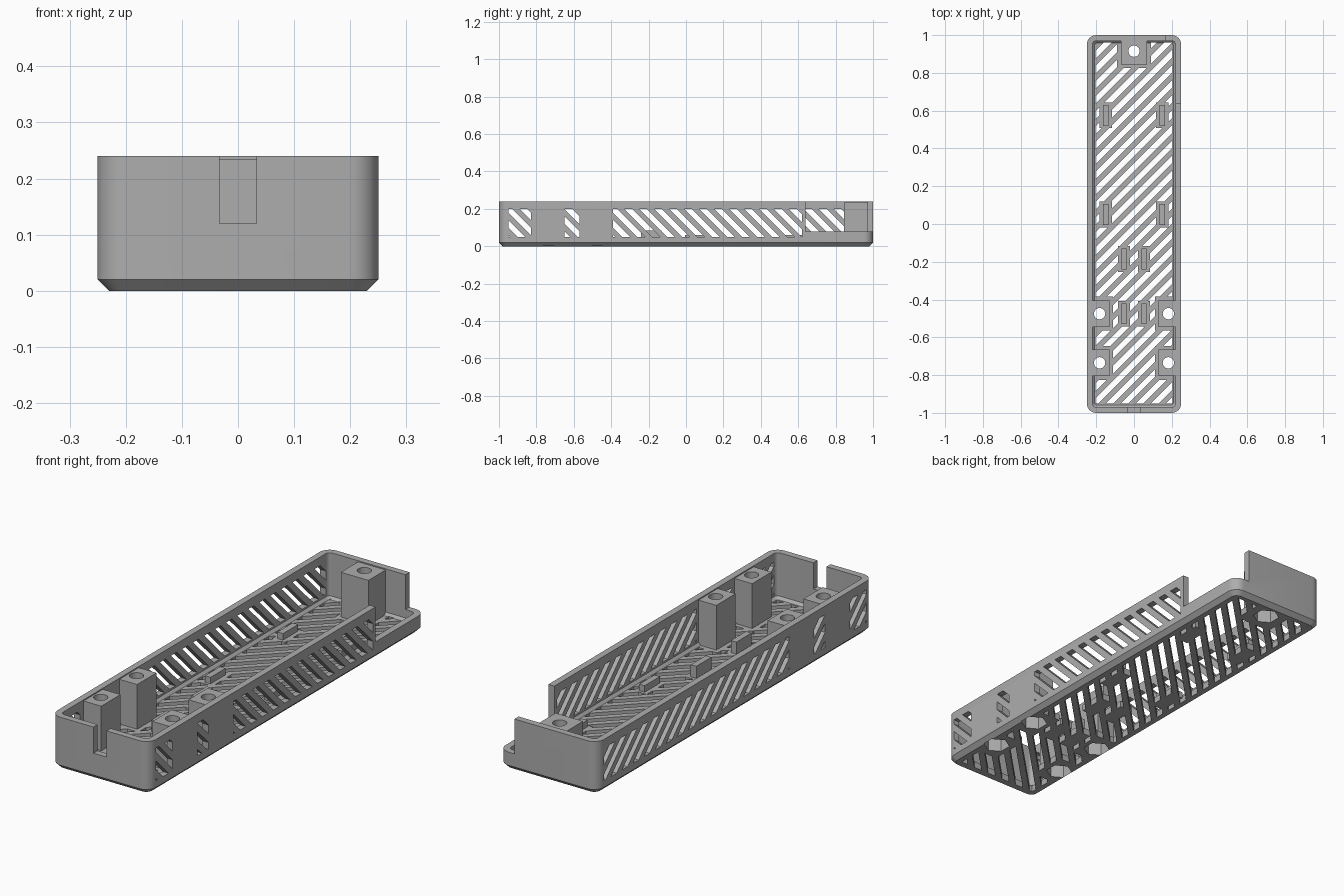
import bpy, bmesh
from math import radians, cos, sin, pi, sqrt
from mathutils import Vector, Matrix

if "Cube" in bpy.data.objects:
    bpy.data.objects.remove(bpy.data.objects["Cube"])

grey = bpy.data.materials.new("plastic_grey")
grey.use_nodes = True
grey.diffuse_color = (0.42, 0.42, 0.42, 1)
grey.node_tree.nodes["Principled BSDF"].inputs["Base Color"].default_value = (0.42, 0.42, 0.42, 1)

WALL, FLOOR, TOP = 0.03, 0.03, 0.24
PITCH, GAP = 0.08, 0.041          # slot spacing and width along an axis


def make(name, bm):
    bmesh.ops.recalc_face_normals(bm, faces=bm.faces)
    me = bpy.data.meshes.new(name)
    bm.to_mesh(me)
    bm.free()
    me.materials.append(grey)
    ob = bpy.data.objects.new(name, me)
    bpy.context.collection.objects.link(ob)
    return ob


def add_box(bm, lo, hi):
    lo, hi = Vector(lo), Vector(hi)
    m = Matrix.Translation((lo + hi) / 2) @ Matrix.Diagonal((*(hi - lo), 1))
    bmesh.ops.create_cube(bm, size=1, matrix=m)


def add_cyl(bm, x, y, z0, z1, r, n):
    bmesh.ops.create_cone(bm, cap_ends=True, segments=n, radius1=r, radius2=r, depth=z1 - z0,
                          matrix=Matrix.Translation((x, y, (z0 + z1) / 2)))


def boxes(name, items):
    bm = bmesh.new()
    for lo, hi in items:
        add_box(bm, lo, hi)
    return make(name, bm)


def cut(ob, cutter, keep=False):
    mod = ob.modifiers.new("cut", "BOOLEAN")
    mod.operation, mod.solver, mod.object = "DIFFERENCE", "EXACT", cutter
    bpy.context.view_layer.update()
    deps = bpy.context.evaluated_depsgraph_get()
    me = bpy.data.meshes.new_from_object(ob.evaluated_get(deps))
    ob.modifiers.clear()
    ob.data = me
    if not keep:
        bpy.data.objects.remove(cutter)


def slots(name, windows, normal):
    """Diagonal bars clipped to box-shaped windows."""
    bm, tmp = bmesh.new(), bpy.data.meshes.new("slot")
    n = Vector(normal)
    for lo, hi, phase in windows:
        for i in range(-20, 21):
            c = i * PITCH + phase
            part = bmesh.new()
            add_box(part, lo, hi)
            for side in (-1, 1):
                geom = part.verts[:] + part.edges[:] + part.faces[:]
                if geom:
                    bmesh.ops.bisect_plane(part, geom=geom, plane_co=n * (c + side * GAP / 2) / 2,
                                           plane_no=n * side, clear_outer=True)
                    rim = [e for e in part.edges if e.is_boundary]
                    if rim:
                        bmesh.ops.holes_fill(part, edges=rim, sides=0)
            if part.faces and part.calc_volume(signed=False) > 1e-6:
                part.to_mesh(tmp)
                bm.from_mesh(tmp)
            part.free()
    return make(name, bm)


def ring(bm, inset, z, seg=8):
    r = max(0.05 - inset, 0.012)
    hx, hy = 0.25 - inset - r, 1 - inset - r
    vs = []
    for k, (sx, sy) in enumerate(((1, 1), (-1, 1), (-1, -1), (1, -1))):
        for j in range(seg + 1):
            a = (k + j / seg) * pi / 2
            vs.append(bm.verts.new((sx * hx + r * cos(a), sy * hy + r * sin(a), z)))
    return vs


# Tray shell: chamfered foot, outer wall, rim, inner wall, inner chamfer, floor
bm = bmesh.new()
rings = [ring(bm, i, z) for i, z in ((0.02, 0), (0, 0.02), (0, TOP), (WALL, TOP),
                                     (WALL, FLOOR + 0.012), (WALL + 0.012, FLOOR))]
for a, b in zip(rings, rings[1:]):
    for i in range(len(a)):
        j = (i + 1) % len(a)
        bm.faces.new((a[i], a[j], b[j], b[i]))
bm.faces.new(rings[0])
bm.faces.new(rings[-1])
tray = make("tray", bm)

# Screw posts: name, low corner, high corner, hole centre
posts = [("rear_post", (-0.07, 0.845), (0.07, 0.985), (0, 0.915))]
for label, y in (("middle", -0.475), ("front", -0.735)):
    for side, s in (("left", 1), ("right", -1)):
        xs = sorted((s * 0.13, s * 0.235))
        posts.append((f"{label}_{side}_post", (xs[0], y - 0.07), (xs[1], y + 0.07), (s * 0.182, y)))

# Locating tabs: x, y, height
tabs = [(s * x, y, z) for x, y, z in ((0.15, 0.575, 0.06), (0.15, 0.05, 0.06),
                                      (0.053, -0.185, 0.085), (0.053, -0.475, 0.085))
        for s in (1, -1)]

# Floor grille, leaving solid pads around posts and tabs
pads = [((a[0] - 0.02, a[1] - 0.02, -0.3), (b[0] + 0.02, b[1] + 0.02, 0.3)) for _, a, b, _ in posts]
pads += [((x - 0.033, y - 0.068, -0.3), (x + 0.033, y + 0.068, 0.3)) for x, y, _ in tabs]
grille = slots("floor_grille", [((-0.205, -0.95, -0.1), (0.205, 0.96, 0.1), 0.02)], (1, -1, 0))
for pad in pads:
    cut(grille, boxes("pad", [pad]))
cut(tray, grille)

# Side wall grilles
windows = []
for s, end in ((1, 0.62), (-1, 0.95)):
    x0, x1 = sorted((s * 0.21, s * 0.3))
    for y0, y1 in ((-0.95, -0.83), (-0.65, -0.57), (-0.39, end)):
        windows.append(((x0, y0, 0.05), (x1, y1, 0.2), 0.05))
cut(tray, slots("wall_grille", windows, (0, 1, 1)))

# Front cable notch and open rear corner
cut(tray, boxes("openings", [((-0.033, -1.1, 0.12), (0.033, -0.95, 0.4)),
                             ((0.17, 0.64, 0.08), (0.4, 1.1, 0.4))]))

# Posts with screw holes and hexagonal nut pockets
parts = [tray]
for name, a, b, (x, y) in posts:
    post = boxes(name, [((*a, 0.008), (*b, 0.235))])
    for z1, r, n in ((0.4, 0.03, 24), (0.06, 0.058, 6)):
        bm = bmesh.new()
        add_cyl(bm, x, y, -0.1, z1, r, n)
        tool = make("tool", bm)
        cut(post, tool, keep=True)
        cut(tray, tool)
    parts.append(post)

# Tabs
for i, (x, y, z) in enumerate(tabs):
    parts.append(boxes(f"tab_{i + 1}", [((x - 0.014, y - 0.055, 0.015), (x + 0.014, y + 0.055, z))]))

# Smooth the rounded corners, keep hard edges
bpy.ops.object.select_all(action="DESELECT")
for ob in parts:
    ob.select_set(True)
bpy.context.view_layer.objects.active = tray
bpy.ops.object.shade_smooth_by_angle(angle=radians(30))
